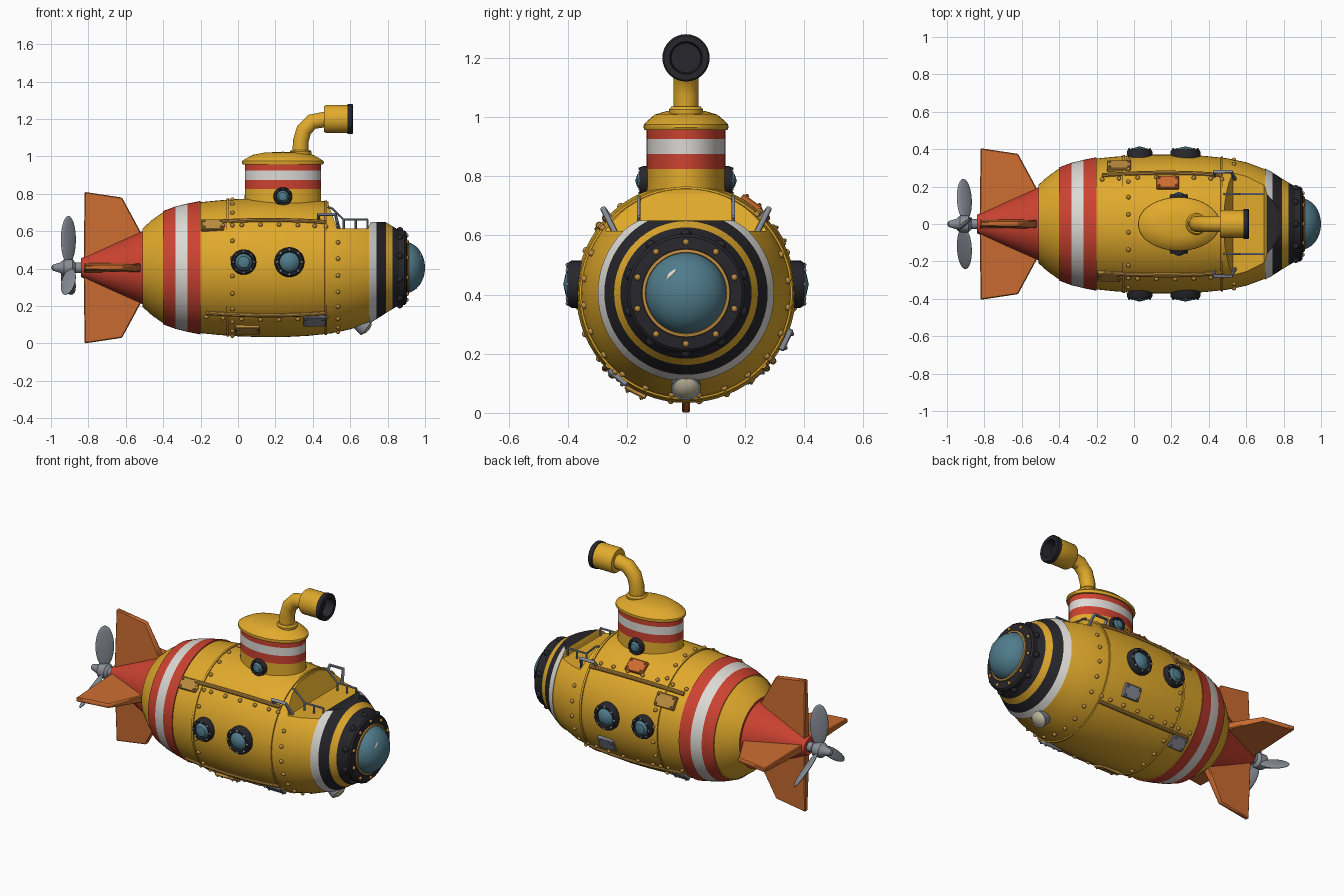
import bpy, bmesh
from math import sin, cos, pi, radians
from mathutils import Matrix, Vector

if "Cube" in bpy.data.objects:
    bpy.data.objects.remove(bpy.data.objects["Cube"])

C = 0.405  # height of the hull axis
COL = dict(yellow=(.75, .4, .025), red=(.6, .055, .03), white=(.72, .7, .66), dark=(.02, .02, .025),
           glass=(.08, .2, .26), orange=(.6, .15, .03), steel=(.25, .27, .31), gold=(.5, .26, .05), lens=(.55, .5, .35))
MAT = {}
for k, c in COL.items():
    MAT[k] = bpy.data.materials.new(k)
    MAT[k].diffuse_color = (*c, 1)


def finish(name, bm, mats):
    bmesh.ops.recalc_face_normals(bm, faces=bm.faces)
    me = bpy.data.meshes.new(name)
    bm.to_mesh(me)
    bm.free()
    for m in mats:
        me.materials.append(MAT[m])
    ob = bpy.data.objects.new(name, me)
    bpy.context.collection.objects.link(ob)
    return ob


def align(loc, axis):
    return Matrix.Translation(loc) @ Vector(axis).to_track_quat('Z', 'Y').to_matrix().to_4x4()


def lathe(name, prof, M, mats, n=32):
    """Spin (height, radius, material index) points about local z."""
    bm = bmesh.new()
    rings = []
    for p in prof:
        k = 1 if p[1] < 1e-5 else n
        rings.append([bm.verts.new(M @ Vector((p[1] * cos(2 * pi * i / n), p[1] * sin(2 * pi * i / n), p[0])))
                      for i in range(k)])
    for p, a, b in zip(prof, rings, rings[1:]):
        for i in range(n):
            j = (i + 1) % n
            vs = [a[i % len(a)], a[j % len(a)], b[j % len(b)], b[i % len(b)]]
            f = bm.faces.new(list(dict.fromkeys(vs)))
            f.material_index = p[2] if len(p) > 2 else 0
    return finish(name, bm, mats)


def tube(name, pts, r, mat, res=3):
    cu = bpy.data.curves.new(name, 'CURVE')
    cu.dimensions = '3D'
    cu.bevel_depth, cu.bevel_resolution, cu.use_fill_caps = r, res, True
    sp = cu.splines.new('POLY')
    sp.points.add(len(pts) - 1)
    for q, p in zip(sp.points, pts):
        q.co = (*p, 1)
    ob = bpy.data.objects.new(name, cu)
    bpy.context.collection.objects.link(ob)
    me = bpy.data.meshes.new_from_object(ob.evaluated_get(bpy.context.evaluated_depsgraph_get()))
    bpy.data.objects.remove(ob)
    me.materials.clear()
    me.materials.append(MAT[mat])
    ob = bpy.data.objects.new(name, me)
    bpy.context.collection.objects.link(ob)


def rivets(name, pts, r, mat):
    bm = bmesh.new()
    for p in pts:
        bmesh.ops.create_icosphere(bm, subdivisions=2, radius=r, matrix=Matrix.Translation(p))
    finish(name, bm, [mat])


# Hull: spun about x, colour bands by segment, flat deck cut into the top
HULL = [(-.84, 0, 1), (-.84, .05, 1), (-.51, .195, 1), (-.51, .21), (-.46, .255), (-.4, .297), (-.4, .303, 1),
        (-.335, .327, 2), (-.27, .343, 1), (-.2, .357, 1), (-.2, .35), (-.1, .36), (0, .367), (.12, .371),
        (.25, .371), (.38, .364), (.5, .351), (.6, .33), (.7, .293), (.7, .298, 2), (.74, .276, 3), (.79, .243),
        (.825, .222, 3), (.87, .195, 3), (.88, 0, 3)]


def radius(x):
    for a, b in zip(HULL, HULL[1:]):
        if a[0] <= x < b[0]:
            return a[1] + (b[1] - a[1]) * (x - a[0]) / (b[0] - a[0])


def on_hull(x, deg, off=0.0):
    r = radius(x) + off
    return Vector((x, r * cos(radians(deg)), C + r * sin(radians(deg))))


hull = lathe("hull", HULL, align((0, 0, C), (1, 0, 0)), ["yellow", "red", "white", "dark"], 64)
bm = bmesh.new()
face = bm.faces.new([bm.verts.new((x, -.5, z)) for x, z in
                     [(.48, .9), (.485, .74), (.53, .615), (.695, .615), (.71, .65), (1, .65), (1, .9)]])
ext = bmesh.ops.extrude_face_region(bm, geom=[face])
bmesh.ops.translate(bm, vec=(0, 1, 0), verts=[v for v in ext["geom"] if isinstance(v, bmesh.types.BMVert)])
cutter = finish("deck_cutter", bm, ["yellow"])
mod = hull.modifiers.new("deck", 'BOOLEAN')
mod.object, mod.operation, mod.solver = cutter, 'DIFFERENCE', 'EXACT'
bpy.context.view_layer.objects.active = hull
bpy.ops.object.modifier_apply(modifier="deck")
bpy.data.objects.remove(cutter)
for f in hull.data.polygons:
    if f.center.x > .69 and f.normal.z > .9 and f.center.z > .6:
        f.material_index = 3

# Hull seams, side rails and rivets
for i, x in enumerate((-.055, .47)):
    r = radius(x)
    lathe(f"seam_{i}", [(-.008, r - .01), (-.006, r + .006), (.006, r + .006), (.008, r - .01)],
          align((x, 0, C), (1, 0, 0)), ["yellow"], 64)
pts = [on_hull(-.03, a * 15 + 7, .002) for a in range(24)]
pts += [on_hull(.535, a * 15 + 7, .002) for a in range(24) if sin(radians(a * 15 + 7)) < .55]
XS = [-.17, -.08, .02, .12, .22, .32, .41, .47]
for i, a in enumerate((43, 137, 223, 317)):
    tube(f"side_rail_{i}", [on_hull(x, a, .002) for x in XS], .012, "gold")
    pts += [on_hull(x, a + s, .002) for x in XS for s in (5,)]
rivets("hull_rivets", pts, .012, "gold")

# Riveted repair plates
for i, (x, a, w, h, m) in enumerate([(-.135, 141, .12, .07, "gold"), (.05, 243, .13, .08, "gold"),
                                     (.41, 231, .12, .08, "steel"), (-.08, 32, .13, .08, "gold"),
                                     (.18, 54, .12, .08, "orange"), (.3, -25, .11, .08, "steel"),
                                     (-.12, -50, .1, .08, "steel")]):
    n = Vector((0, cos(radians(a)), sin(radians(a))))
    X = Vector((1, 0, 0))
    M = Matrix.Translation(on_hull(x, a)) @ Matrix((X, n.cross(X), n)).transposed().to_4x4()
    bm = bmesh.new()
    bmesh.ops.create_cube(bm, size=1, matrix=M @ Matrix.Diagonal((w, h, .03, 1)))
    bmesh.ops.bevel(bm, geom=bm.edges[:], offset=.004, segments=1, affect='EDGES')
    for s in (-1, 1):
        for t in (-1, 1):
            bmesh.ops.create_icosphere(bm, subdivisions=1, radius=.008, matrix=M @ Matrix.Translation(
                (s * (w / 2 - .014), t * (h / 2 - .014), .015)))
    finish(f"patch_plate_{i}", bm, [m])

# Nose window: dark flange, gold ring, glass dome, bolts
NX = align((0, 0, C), (1, 0, 0))
lathe("nose_flange", [(.85, .185), (.855, .2), (.89, .2), (.9, .19), (.905, .15), (.89, .13)], NX, ["dark"], 48)
lathe("nose_gold_ring", [(.895, .15), (.912, .148), (.914, .138), (.895, .132)], NX, ["gold"], 48)
lathe("nose_glass", [(.89 + .11 * sin(t * pi / 16), .138 * cos(t * pi / 16)) for t in range(9)], NX, ["glass"], 48)
ring = [(2 * pi * (i + .5) / 10) for i in range(10)]
rivets("nose_bolts", [(.902, .172 * cos(t), C + .172 * sin(t)) for t in ring], .011, "gold")
rivets("flange_lugs", [(.865, .2 * cos(t), C + .2 * sin(t)) for t in ring], .018, "dark")
bm = bmesh.new()
bmesh.ops.create_uvsphere(bm, u_segments=12, v_segments=8, radius=1, matrix=Matrix.Translation((.976, -.05, C + .062))
                          @ Matrix.Rotation(radians(45), 4, 'X') @ Matrix.Diagonal((.006, .024, .009, 1)))
finish("glass_glint", bm, ["white"])


# Portholes on hull and tower, both sides
def porthole(name, x, y, z, r):
    s = 1 if y > 0 else -1
    lathe(name, [(-.04, r), (.022, r), (.036, r * .88), (.036, r * .72), (.024, r * .66, 1), (.042, r * .45, 1),
                 (.05, 0)], align((x, y, z), (0, s, 0)), ["dark", "glass"], 32)
    rivets(name + "_bolts", [(x + r * .82 * cos(k * pi / 4), y + s * .035, z + r * .82 * sin(k * pi / 4))
                             for k in range(8)], r * .09, "steel")


for s, side in ((-1, "left"), (1, "right")):
    porthole(f"rear_porthole_{side}", .03, s * .365, .435, .068)
    porthole(f"front_porthole_{side}", .275, s * .365, .435, .08)
    porthole(f"tower_porthole_{side}", .24, s * .122, .785, .05)

# Oval conning tower with stripes and domed lid
lathe("conning_tower", [(.68, 1.02), (.825, 1, 1), (.875, 1, 2), (.925, 1, 1), (.957, 1), (.957, 1.06), (.965, 1.08),
                        (.975, 1.07), (.985, 1.0), (1.008, .8), (1.02, .5), (1.025, 0)],
      Matrix.Translation((.24, 0, 0)) @ Matrix.Diagonal((.203, .133, 1, 1)), ["yellow", "red", "white"], 48)

# Periscope: base, bent pipe, open head with dark rim
lathe("periscope_base", [(.99, .055), (1.025, .058), (1.035, .05), (1.035, 0)], Matrix.Translation((.335, 0, 0)), ["yellow"])
tube("periscope_pipe", [(.333, 0, 1.0), (.335, 0, 1.08), (.352, 0, 1.14), (.395, 0, 1.185), (.48, 0, 1.2)],
     .043, "yellow", 5)
lathe("periscope_head", [(.46, 0), (.46, .068), (.47, .075), (.585, .075, 1), (.585, .08, 1), (.61, .08, 1), (.615, .075, 1),
                         (.615, .055, 1), (.56, .05, 1), (.56, 0)], align((0, 0, 1.2), (1, 0, 0)), ["yellow", "dark"])

# Deck railings and grab handles
for s, side in ((-1, "left"), (1, "right")):
    y = s * .16
    tube(f"deck_rail_{side}", [(.48, y, .73), (.505, y, .72), (.565, y, .662), (.695, y, .662)], .006, "steel")
    for k, x in enumerate((.565, .63, .693)):
        tube(f"rail_post_{side}_{k}", [(x, y, .6), (x, y, .662)], .006, "steel")
    tube(f"grab_handle_{side}", [(.43, s * .25, .65), (.43, s * .28, .69), (.52, s * .28, .69), (.54, s * .24, .61)],
         .01, "steel")

# Headlamp under the bow
lathe("headlamp", [(-.1, 0), (-.1, .035), (-.03, .048), (0, .05), (0, .042, 1), (.012, .025, 1), (.015, 0)],
      align((.69, 0, .083), (.8, 0, -.6)), ["steel", "lens"], 24)

# Four tapered tail fins
OUT = [(-.825, .03, .026), (-.82, .405, .013), (-.62, .375, .013), (-.52, .19, .022), (-.54, .1, .026)]
for i, name in enumerate(("top", "left", "bottom", "right")):
    R = Matrix.Translation((0, 0, C)) @ Matrix.Rotation(i * pi / 2, 4, 'X')
    bm = bmesh.new()
    a, b = [[bm.verts.new(R @ Vector((x, s * t, h))) for x, h, t in OUT] for s in (-1, 1)]
    bm.faces.new(a)
    bm.faces.new(b[::-1])
    for k in range(5):
        j = (k + 1) % 5
        bm.faces.new((a[k], b[k], b[j], a[j]))
    bmesh.ops.bevel(bm, geom=bm.edges[:], offset=.005, segments=1, affect='EDGES')
    finish(f"tail_fin_{name}", bm, ["orange"])

# Propeller: hub and three pitched blades
lathe("propeller_hub", [(-1, 0), (-.99, .016), (-.95, .028), (-.93, .045), (-.885, .045), (-.87, .028), (-.82, .028)],
      align((0, 0, C), (1, 0, 0)), ["steel"], 24)
for i in range(3):
    bm = bmesh.new()
    bmesh.ops.create_uvsphere(bm, u_segments=20, v_segments=14, radius=1, matrix=Matrix.Translation((-.907, 0, C))
                              @ Matrix.Rotation(i * 2 * pi / 3, 4, 'X') @ Matrix.Translation((0, 0, .15))
                              @ Matrix.Rotation(radians(40), 4, 'Z') @ Matrix.Diagonal((.052, .012, .127, 1)))
    finish(f"propeller_blade_{i}", bm, ["steel"])

# Smooth shading with crisp edges
for ob in bpy.context.scene.objects:
    ob.select_set(ob.type == 'MESH')
bpy.context.view_layer.objects.active = hull
bpy.ops.object.shade_smooth_by_angle(angle=radians(35))

for m in bpy.data.materials:
    if m.users and not m.is_grease_pencil:
        m.use_nodes = True
        m.node_tree.nodes["Principled BSDF"].inputs["Base Color"].default_value = m.diffuse_color
